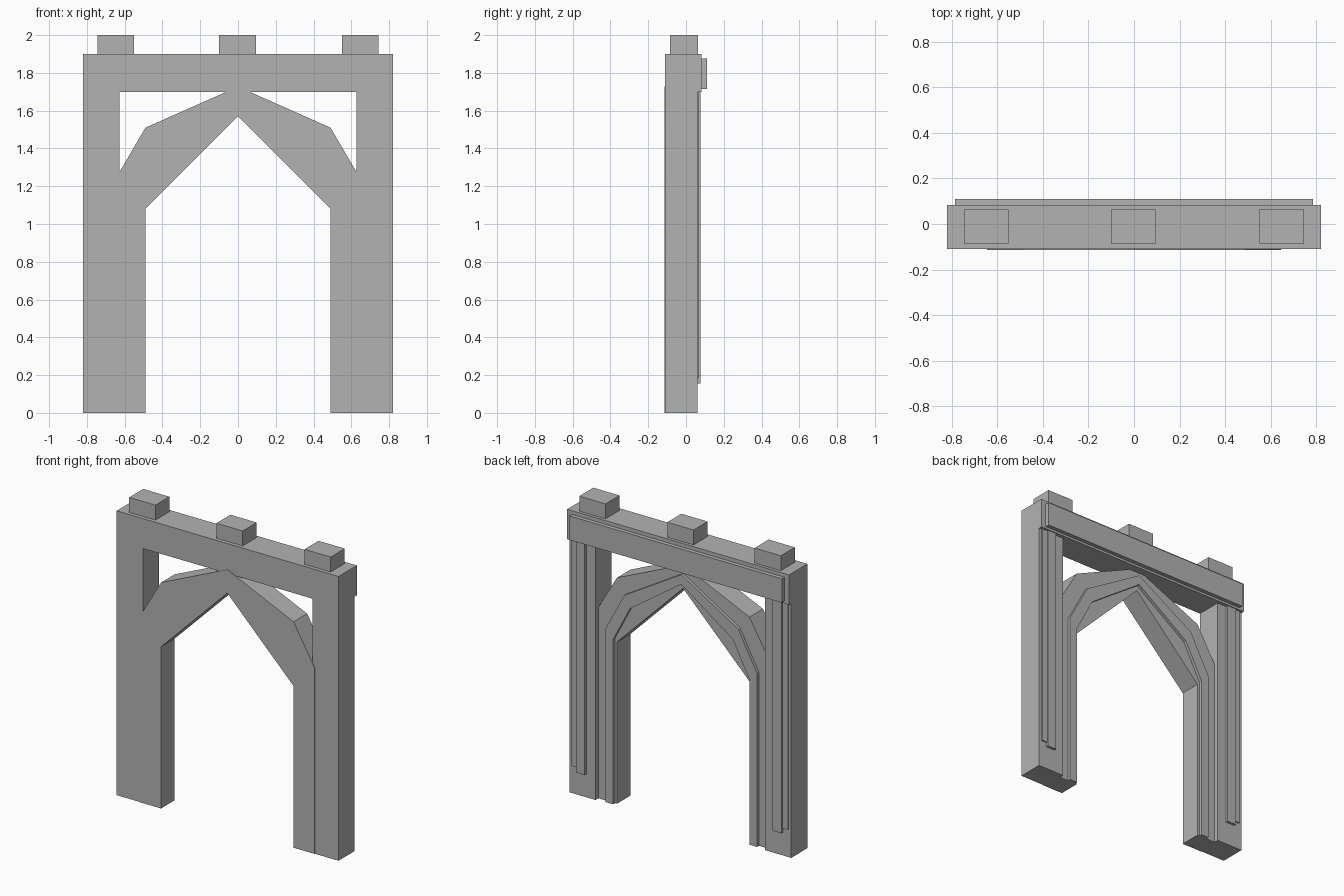
import bpy, bmesh

if "Cube" in bpy.data.objects:
    bpy.data.objects.remove(bpy.data.objects["Cube"])

stone = bpy.data.materials.new("grey stone")
stone.diffuse_color = (0.45, 0.45, 0.45, 1)
stone.use_nodes = True
stone.node_tree.nodes["Principled BSDF"].inputs["Base Color"].default_value = stone.diffuse_color


def finish(name, bm):
    bmesh.ops.recalc_face_normals(bm, faces=bm.faces)
    me = bpy.data.meshes.new(name)
    bm.to_mesh(me)
    bm.free()
    me.materials.append(stone)
    ob = bpy.data.objects.new(name, me)
    bpy.context.collection.objects.link(ob)
    return ob


def box(name, x0, x1, y0, y1, z0, z1):
    bm = bmesh.new()
    bmesh.ops.create_cube(bm, size=1)
    for v in bm.verts:
        v.co.x = x1 if v.co.x > 0 else x0
        v.co.y = y1 if v.co.y > 0 else y0
        v.co.z = z1 if v.co.z > 0 else z0
    return finish(name, bm)


def arch(name, outer, inner, y0, y1):
    """Symmetric band between two half outlines that run from foot to apex."""
    def full(half):
        return half + [(-x, z) for x, z in reversed(half[:-1])]
    bm = bmesh.new()
    rings = []
    for (xo, zo), (xi, zi) in zip(full(outer), full(inner)):
        rings.append([bm.verts.new(p) for p in
                      ((xo, y0, zo), (xo, y1, zo), (xi, y1, zi), (xi, y0, zi))])
    for a, b in zip(rings, rings[1:]):
        for i in range(4):
            j = (i + 1) % 4
            bm.faces.new((a[i], a[j], b[j], b[i]))
    bm.faces.new(rings[0])
    bm.faces.new(rings[-1])
    return finish(name, bm)


# Lintel with its raised back plate
box("lintel", -0.82, 0.82, -0.11, 0.083, 1.70, 1.90)
box("lintel_back_plate", -0.785, 0.785, 0.083, 0.11, 1.715, 1.875)

# Blocks along the top
for name, x in (("left", -0.648), ("middle", -0.003), ("right", 0.648)):
    box(name + "_top_block", x - 0.097, x + 0.097, -0.085, 0.063, 1.90, 2.0)

# Posts and the stepped strips on their backs
for name, s in (("left", -1), ("right", 1)):
    def side_box(part, a, b, *rest):
        box(name + part, min(s * a, s * b), max(s * a, s * b), *rest)
    side_box("_post", 0.627, 0.82, -0.11, 0.06, 0.0, 1.70)
    side_box("_wide_strip", 0.695, 0.76, 0.06, 0.077, 0.155, 1.70)
    side_box("_thin_strip", 0.76, 0.80, 0.06, 0.068, 0.185, 1.70)

# Pointed arch and the moulding on its back
arch("arch",
     [(0.645, 0), (0.645, 1.245), (0.49, 1.51), (0, 1.727)],
     [(0.49, 0), (0.49, 1.08), (0.30, 1.27), (0, 1.57)], -0.113, 0.03)
arch("arch_moulding",
     [(0.56, 0), (0.56, 1.16), (0.42, 1.42), (0, 1.67)],
     [(0.505, 0), (0.505, 1.10), (0.38, 1.34), (0, 1.605)], 0.03, 0.05)
